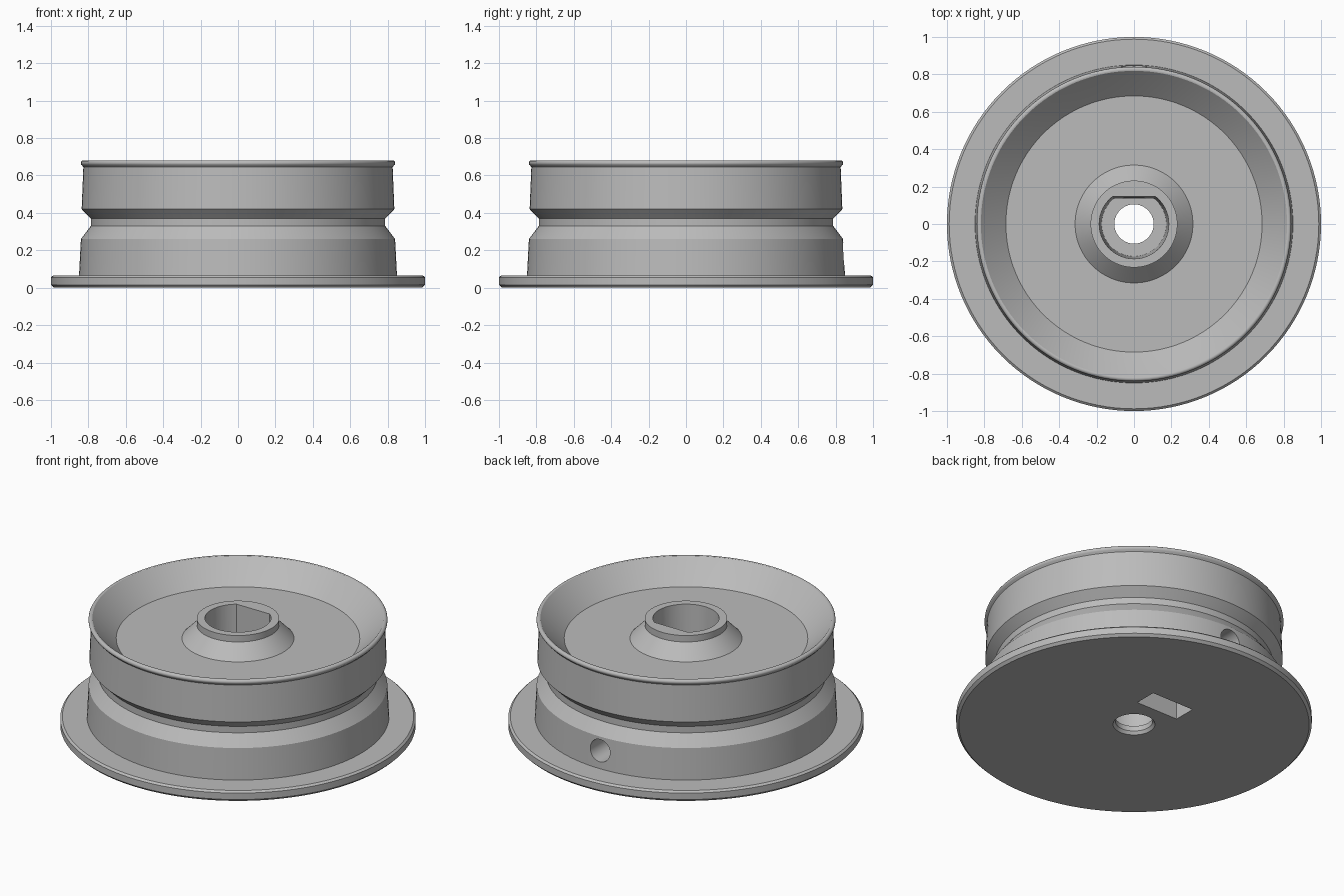
import bpy, bmesh
from math import cos, sin, pi, asin, radians
from mathutils import Matrix, Vector

cube = bpy.data.objects.get("Cube")
if cube:
    bpy.data.objects.remove(cube, do_unlink=True)

SEGMENTS = 128

grey = bpy.data.materials.new("plain grey")
grey.use_nodes = True
grey.diffuse_color = (0.5, 0.5, 0.5, 1)
grey.node_tree.nodes["Principled BSDF"].inputs["Base Color"].default_value = (0.5, 0.5, 0.5, 1)


def finish(name, bm):
    bmesh.ops.recalc_face_normals(bm, faces=bm.faces)
    mesh = bpy.data.meshes.new(name)
    bm.to_mesh(mesh)
    bm.free()
    mesh.materials.append(grey)
    obj = bpy.data.objects.new(name, mesh)
    bpy.context.collection.objects.link(obj)
    return obj


def bridge(bm, a, b):
    n = len(a)
    for i in range(n):
        j = (i + 1) % n
        bm.faces.new((a[i], a[j], b[j], b[i]))


def lathe(name, profile):
    """Turn a closed (radius, height) profile around the z axis."""
    bm = bmesh.new()
    rings = []
    for r, z in profile:
        angles = [2 * pi * i / SEGMENTS for i in range(SEGMENTS)]
        rings.append([bm.verts.new((r * cos(a), r * sin(a), z)) for a in angles])
    for i, ring in enumerate(rings):
        bridge(bm, ring, rings[(i + 1) % len(rings)])
    return finish(name, bm)


def loft(name, lower, z0, upper, z1, matrix=Matrix()):
    """Join two outlines of equal point count into a capped solid."""
    bm = bmesh.new()
    a = [bm.verts.new((x, y, z0)) for x, y in lower]
    b = [bm.verts.new((x, y, z1)) for x, y in upper]
    bridge(bm, a, b)
    bm.faces.new(a)
    bm.faces.new(b)
    bm.transform(matrix)
    return finish(name, bm)


def arc(r, start, end, count):
    steps = [start + (end - start) * i / (count - 1) for i in range(count)]
    return [(r * cos(a), r * sin(a)) for a in steps]


def d_outline(r, flat):
    a = asin(flat / r)
    return arc(r, pi - a, 2 * pi + a, 72)


def rectangle(half_x, y0, y1):
    return [(-half_x, y0), (half_x, y0), (half_x, y1), (-half_x, y1)]


# Rounded rim lip
lip = [(0.826 + x, 0.666 + y) for x, y in arc(0.015, radians(-60), radians(120), 8)]

# Wheel body: flange, grooved tread, dished top, hub and shaft hole
wheel = lathe("wheel_body", [
    (0.118, 0), (0.985, 0), (1, 0.015), (1, 0.055), (0.988, 0.066),
    (0.85, 0.066), (0.84, 0.26), (0.787, 0.33), (0.787, 0.37),
    (0.836, 0.42), (0.827, 0.645), *lip, (0.81, 0.67),
    (0.685, 0.55), (0.315, 0.55), (0.232, 0.635), (0.232, 0.675),
    (0.105, 0.675), (0.105, 0.018)])

# Cutters: D-shaped bore, nut slot underneath, set-screw hole at the back
cutters = [
    loft("bore_cutter", d_outline(0.173, 0.136), 0.05, d_outline(0.187, 0.148), 0.72),
    loft("nut_slot_cutter", rectangle(0.145, 0.2, 0.34), -0.05, rectangle(0.14, 0.205, 0.335), 0.31),
    loft("screw_hole_cutter", arc(0.068, 0, 2 * pi * 31 / 32, 32), 0.12,
         arc(0.068, 0, 2 * pi * 31 / 32, 32), 0.95,
         Matrix.Translation(Vector((0, 0, 0.175))) @ Matrix.Rotation(-pi / 2, 4, 'X')),
]

bpy.ops.object.select_all(action='DESELECT')
wheel.select_set(True)
bpy.context.view_layer.objects.active = wheel
for cutter in cutters:
    cutter.hide_render = True
    mod = wheel.modifiers.new(cutter.name, 'BOOLEAN')
    mod.operation = 'DIFFERENCE'
    mod.solver = 'EXACT'
    mod.object = cutter
    bpy.ops.object.modifier_apply(modifier=mod.name)
    bpy.data.objects.remove(cutter, do_unlink=True)

bpy.ops.object.shade_smooth_by_angle(angle=radians(28))
